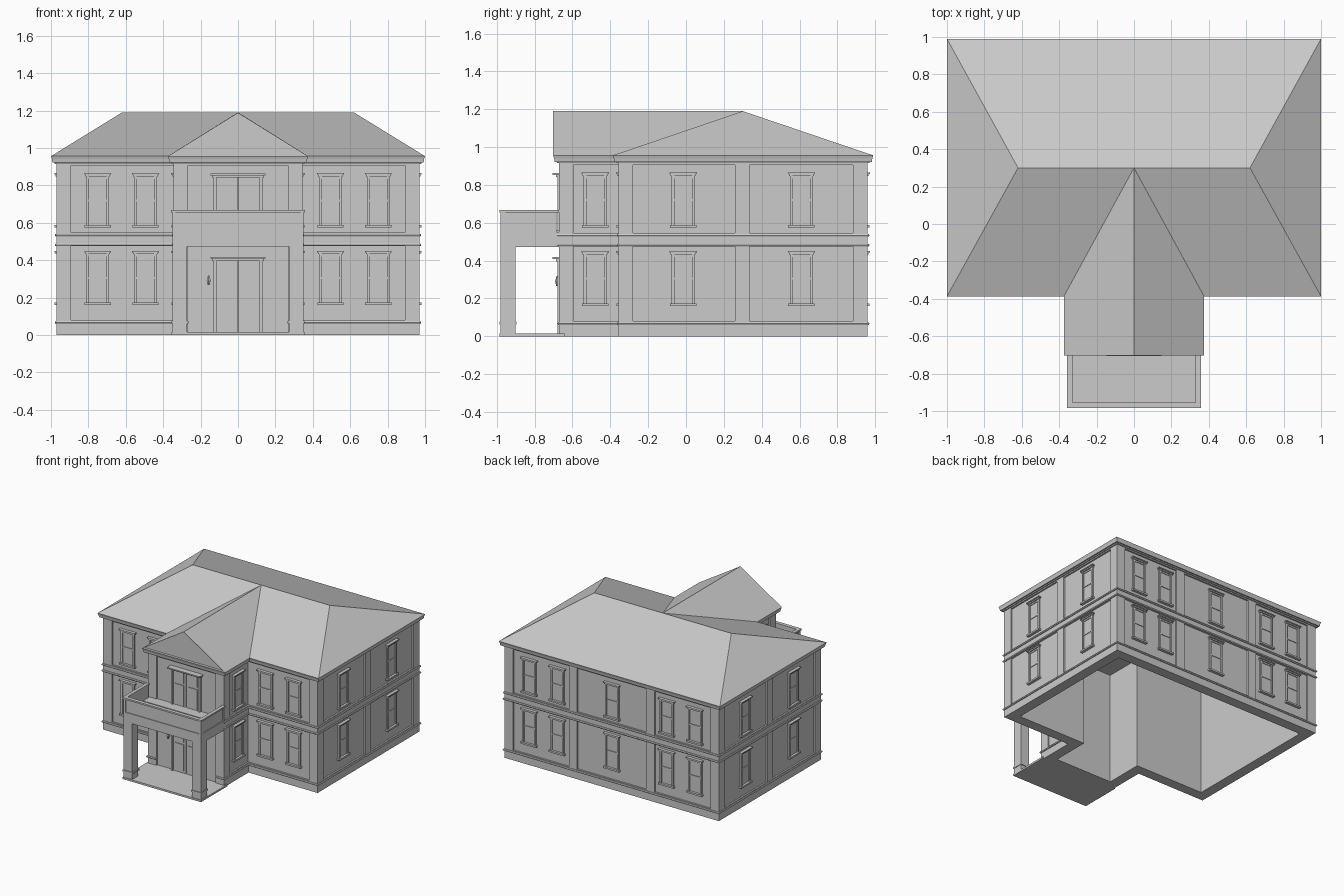
import bpy, bmesh, math
from mathutils import Matrix, Vector

if "Cube" in bpy.data.objects:
    bpy.data.objects.remove(bpy.data.objects["Cube"])

XB, YB, YF = 0.97, 0.96, -0.357      # main block pilaster planes
XW, YW = 0.345, -0.672               # projecting wing planes


def finish(name, bm, matrix=None, fix=True):
    if fix:
        bmesh.ops.recalc_face_normals(bm, faces=bm.faces)
    me = bpy.data.meshes.new(name)
    bm.to_mesh(me)
    bm.free()
    ob = bpy.data.objects.new(name, me)
    bpy.context.collection.objects.link(ob)
    if matrix:
        ob.matrix_world = matrix
    return ob


def boxes(name, items, matrix=None):
    """Object made of axis-aligned boxes (x0, x1, y0, y1, z0, z1)."""
    bm = bmesh.new()
    for x0, x1, y0, y1, z0, z1 in items:
        m = Matrix.Translation(((x0 + x1) / 2, (y0 + y1) / 2, (z0 + z1) / 2))
        m = m @ Matrix.Diagonal((x1 - x0, y1 - y0, z1 - z0, 1))
        bmesh.ops.create_cube(bm, size=1, matrix=m)
    return finish(name, bm, matrix)


def both(b):
    """A box and its mirror image across x = 0."""
    return [b, (-b[1], -b[0]) + tuple(b[2:])]


def outline(o, gap=False):
    """T-shaped footprint offset outward by o; gap leaves the doorway open."""
    half = [(XW + o, YW - o), (XW + o, YF - o), (XB + o, YF - o), (XB + o, YB + o)]
    if gap:
        half.insert(0, (0.27, YW - o))
    return half + [(-x, y) for x, y in reversed(half)]


def sweep(name, profile, gap=False):
    """Run a closed (offset, z) profile around the footprint."""
    bm = bmesh.new()
    loops = [[bm.verts.new((x, y, z)) for x, y in outline(o, gap)] for o, z in profile]
    n, k = len(loops[0]), len(loops)
    for j in range(k):
        a, b = loops[j], loops[(j + 1) % k]
        for i in range(n - 1 if gap else n):
            bm.faces.new((a[i], a[(i + 1) % n], b[(i + 1) % n], b[i]))
    if gap:
        bm.faces.new([l[0] for l in loops])
        bm.faces.new([l[-1] for l in loops])
    return finish(name, bm)


def band(name, o, z0, z1, inner=-0.03, gap=False):
    return sweep(name, [(inner, z0), (o, z0), (o, z1), (inner, z1)], gap)


# Hollow walls and the raised bands around them
band("walls", -0.013, 0, 0.92, inner=-0.085)
band("plinth", 0, 0, 0.08, gap=True)
band("floor_band", 0, 0.475, 0.547)
band("frieze", 0, 0.905, 0.925)
for name, z, gap in (("plinth_moulding", 0.067, True), ("lower_moulding", 0.482, False),
                     ("upper_moulding", 0.534, False)):
    sweep(name, [(-0.02, z - 0.007), (0.006, z - 0.007), (0.01, z),
                 (0.006, z + 0.007), (-0.02, z + 0.007)], gap)
sweep("cornice", [(-0.05, 0.915), (0.008, 0.915), (0.012, 0.922), (0.022, 0.922),
                  (0.025, 0.94), (0.03, 0.956), (-0.05, 0.956)])

# Ceiling closing the shell under the roof
bm = bmesh.new()
bm.faces.new([bm.verts.new((x, y, 0.921)) for x, y in outline(-0.04)])
finish("ceiling", bm)

# Pilasters
T = 0.078
boxes("corner_pilasters",
      both((XW - T, XW, YW, YW + T, 0, 0.92)) +
      both((XB - T, XB, YF, YF + T, 0, 0.92)) +
      both((XB - T, XB, YB - T, YB, 0, 0.92)))
boxes("wall_pilasters",
      both((XB - 0.05, XB, 0.26, 0.335, 0, 0.92)) +
      both((0.312, 0.388, YB - 0.05, YB, 0, 0.92)))

# Roof: hipped main block with a gabled wing running into the ridge
E, R = 0.956, 1.19
c = outline(0.03)
bm = bmesh.new()
v = [bm.verts.new((x, y, E)) for x, y in c]
rl, rr = bm.verts.new((-0.62, 0.30, R)), bm.verts.new((0.62, 0.30, R))
rm, rf = bm.verts.new((0, 0.30, R)), bm.verts.new((0, c[0][1], R))
for f in ((v[0], v[1], rm, rf), (v[1], v[2], rr, rm), (v[2], v[3], rr),
          (v[3], v[4], rl, rm, rr), (v[4], v[5], rl), (v[5], v[6], rm, rl),
          (v[6], v[7], rf, rm)):
    bm.faces.new(f)
gable = bm.faces.new((v[7], v[0], rf))
# Recessed pediment inside the gable
bmesh.ops.inset_region(bm, faces=[gable], thickness=0.018, use_boundary=True)
bmesh.ops.inset_region(bm, faces=[gable], thickness=0.002, use_boundary=True)
bmesh.ops.translate(bm, verts=gable.verts, vec=Vector((0, 0.02, 0)))
finish("roof", bm, fix=False)


# Windows: local -y points outward, y = 0 is the pilaster plane
def window(name, x, y, turn):
    parts = []
    for z0, z1 in ((0.16, 0.45), (0.575, 0.865)):
        m = (z0 + z1) / 2
        parts += both((0.047, 0.061, 0.0, 0.03, z0, z1))
        parts += [(-0.05, 0.05, 0.009, 0.03, z0, z1),
                  (-0.05, 0.05, 0.004, 0.03, m - 0.005, m + 0.005),
                  (-0.05, 0.05, 0.004, 0.03, z1 - 0.03, z1),
                  (-0.07, 0.07, -0.010, 0.03, z0, z0 + 0.014),
                  (-0.066, 0.066, -0.005, 0.03, z1 - 0.018, z1),
                  (-0.072, 0.072, -0.012, 0.03, z1 - 0.008, z1)]
    boxes(name, parts, Matrix.Translation((x, y, 0)) @ Matrix.Rotation(math.radians(turn), 4, 'Z'))


for x in (-0.75, -0.495, 0.495, 0.75):
    window("front_window", x, YF, 0)
for x in (-0.75, -0.495, 0, 0.495, 0.75):
    window("back_window", x, YB, 180)
for s in (1, -1):
    for y in (-0.015, 0.61):
        window("side_window", s * XB, y, 90 * s)
    window("wing_window", s * XW, -0.48, 90 * s)


# Double doors, below and on the balcony
def door(name, z0, z1):
    w = YW + 0.02
    parts = both((0.115, 0.132, YW - 0.008, w, z0, z1))
    parts += both((0.004, 0.115, YW + 0.004, w, z0, z1))
    h = z1 - z0
    for a, b in ((0.05, 0.58), (0.63, 0.92)):
        parts += both((0.02, 0.1, YW - 0.001, w, z0 + a * h, z0 + b * h))
    parts += [(-0.138, 0.138, YW - 0.016, w, z1 - 0.022, z1),
              (-0.147, 0.147, YW - 0.034, w, z1 - 0.010, z1)]
    boxes(name, parts)


door("front_door", 0.015, 0.418)
door("balcony_door", 0.55, 0.863)

# Wall lantern beside the door
bm = bmesh.new()
for r1, r2, z in ((0.006, 0.012, 0.28), (0.012, 0.004, 0.305)):
    bmesh.ops.create_cone(bm, cap_ends=True, segments=6, radius1=r1, radius2=r2, depth=0.026,
                          matrix=Matrix.Translation((-0.157, YW - 0.008, z)))
finish("lantern", bm)

# Porch: floor, columns, beam deck
PF, PX = -0.98, 0.35
boxes("porch_floor", [(-0.355, 0.355, -0.985, YW + 0.03, 0, 0.015)])
cols = both((PX - T, PX, PF, PF + T, 0.015, 0.475))
cols += both((PX - T - 0.007, PX + 0.005, PF - 0.005, PF + T + 0.007, 0.062, 0.076))
boxes("porch_columns", cols)
boxes("balcony_deck", [(-PX, PX, PF, YW + 0.02, 0.472, 0.55)])

# Balcony parapet, its raised edge strips, and the cap rail
rails = [(-0.345, 0.345, -0.974, -0.955, 0.55, 0.66)] + both((0.33, 0.345, -0.974, -0.685, 0.55, 0.66))
rails += both((0.333, PX, PF, -0.955, 0.55, 0.66))
boxes("balcony_parapet", rails)
boxes("balcony_cap", [(-0.357, 0.357, -0.985, -0.955, 0.655, 0.668)] +
      both((0.33, 0.357, -0.985, YW, 0.655, 0.668)))
boxes("balcony_step", [(-0.33, 0.33, -0.755, YW + 0.01, 0.545, 0.558)])
